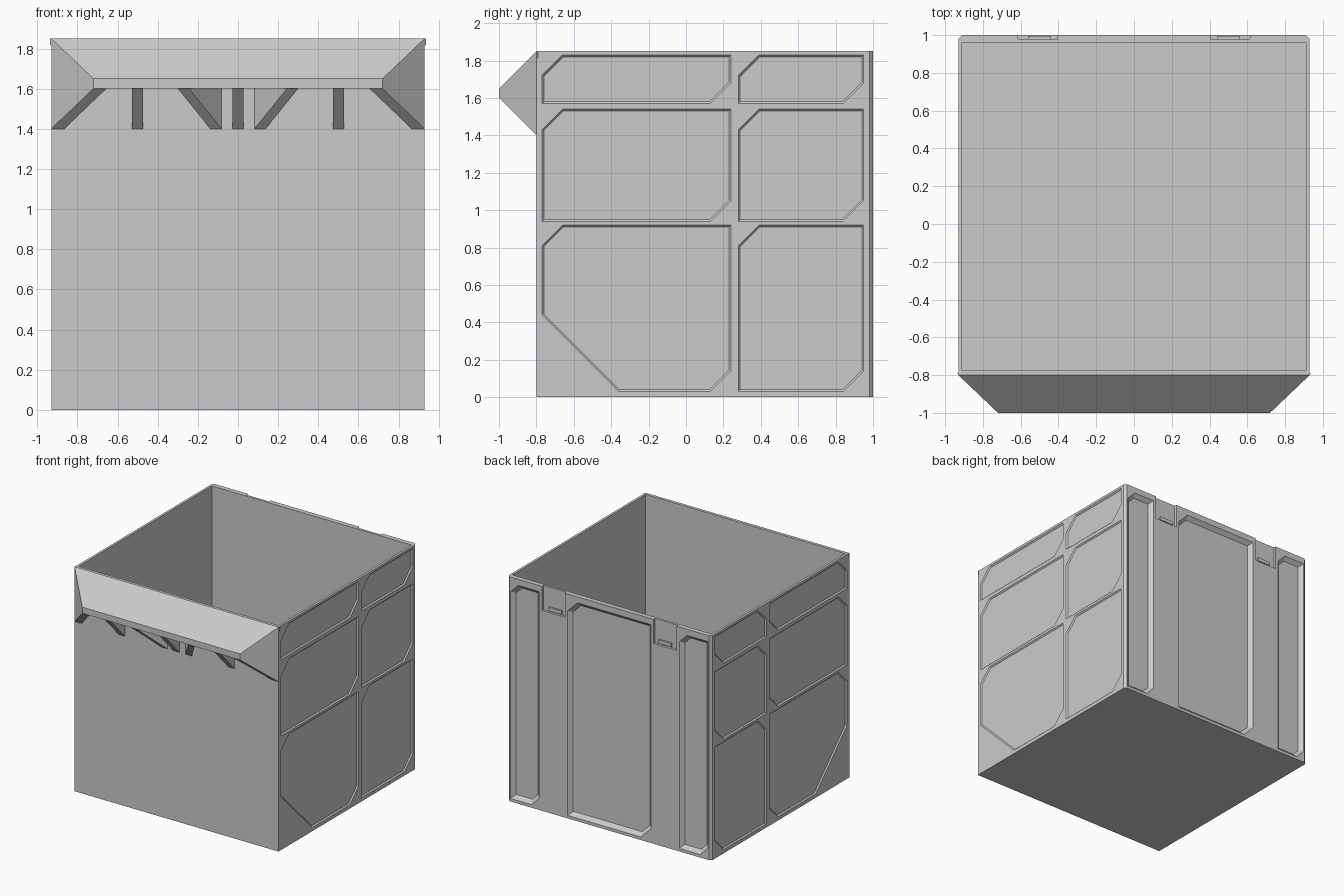
import bpy, bmesh
from mathutils import Vector

if "Cube" in bpy.data.objects:
    bpy.data.objects.remove(bpy.data.objects["Cube"])

W, FRONT, BACK, H = 0.93, -0.80, 1.0, 1.85   # half width, front, back, height


def add_loft(bm, *rings):
    """Closed solid through rings with equal point counts."""
    loops = [[bm.verts.new(p) for p in ring] for ring in rings]
    n = len(loops[0])
    bm.faces.new(loops[0])
    bm.faces.new(loops[-1][::-1])
    for a, b in zip(loops, loops[1:]):
        for i in range(n):
            j = (i + 1) % n
            bm.faces.new((a[i], b[i], b[j], a[j]))


def add_box(bm, x0, x1, y0, y1, z0, z1):
    plan = [(x0, y0), (x1, y0), (x1, y1), (x0, y1)]
    add_loft(bm, [(x, y, z0) for x, y in plan], [(x, y, z1) for x, y in plan])


def finish(bm, name):
    bmesh.ops.recalc_face_normals(bm, faces=bm.faces[:])
    me = bpy.data.meshes.new(name)
    bm.to_mesh(me)
    bm.free()
    ob = bpy.data.objects.new(name, me)
    bpy.context.scene.collection.objects.link(ob)
    return ob


def inset(pts, d):
    """Mitred inward offset of a counter-clockwise polygon."""
    out = []
    for i, p in enumerate(pts):
        p = Vector(p)
        a = (p - Vector(pts[i - 1])).normalized()
        b = (Vector(pts[(i + 1) % len(pts)]) - p).normalized()
        na, nb = Vector((-a.y, a.x)), Vector((-b.y, b.x))
        out.append(p + (na + nb) * d / (1 + na.dot(nb)))
    return out


def panel(u0, u1, v0, v1, c, corner=0):
    """Rectangle clipped at top left and bottom right, optionally bottom left."""
    low = [(u0, v0 + corner), (u0 + corner, v0)] if corner else [(u0, v0)]
    return low + [(u1 - c, v0), (u1, v0 + c), (u1, v1), (u0 + c, v1), (u0, v1 - c)]


def add_recess(bm, pts, depth, place):
    """Tapered cutter, starting a little outside the wall."""
    add_loft(bm, *[[place(p[0], p[1], d) for p in inset(pts, d)] for d in (-0.004, depth)])


# Body blank with chamfered rear corners
c = 0.02
plan = [(-W, FRONT), (W, FRONT), (W, BACK - c), (W - c, BACK), (-W + c, BACK), (-W, BACK - c)]
bm = bmesh.new()
add_loft(bm, [(x, y, 0) for x, y in plan], [(x, y, H) for x, y in plan])
body = finish(bm, "bin_body")

# Cutters: inside space, side panels, rear panels, rear catch slots
bm = bmesh.new()
add_box(bm, -0.91, 0.91, -0.775, 0.96, 0.025, H + 0.1)
for s in (-1, 1):
    for v0, v1 in ((0.03, 0.92), (0.94, 1.54), (1.57, 1.83)):
        for u0, u1 in ((-0.77, 0.24), (0.28, 0.95)):
            big = 0.41 if v0 < 0.1 and u0 < 0 else 0
            add_recess(bm, panel(u0, u1, v0, v1, 0.11, big), 0.01,
                       lambda u, v, d, s=s: (s * (W - d), u, v))
    x0, x1 = sorted((s * 0.405, s * 0.615))
    add_box(bm, x0, x1, 0.98, BACK + 0.1, 1.65, H + 0.1)
for u0, u1, cc in ((-0.9, -0.64, 0.07), (-0.38, 0.38, 0.09), (0.64, 0.9, 0.07)):
    add_recess(bm, panel(u0, u1, 0.025, 1.80, cc), 0.03,
               lambda u, v, d: (-u, BACK - d, v))
cutter = finish(bm, "body_cutter")
cutter.hide_render = True

mod = body.modifiers.new("hollow", 'BOOLEAN')
mod.operation, mod.solver, mod.object = 'DIFFERENCE', 'EXACT', cutter
bpy.context.view_layer.update()
cut_mesh = bpy.data.meshes.new_from_object(
    body.evaluated_get(bpy.context.evaluated_depsgraph_get()))
body.modifiers.clear()
body.data = cut_mesh
bpy.data.objects.remove(cutter)

# Rear catches standing in the slots
bm = bmesh.new()
for x in (-0.5, 0.5):
    add_box(bm, x - 0.06, x + 0.06, 0.975, 0.994, 1.66, 1.69)
finish(bm, "rear_catches")


def add_sheared(bm, profile, xa, xb, ka, kb):
    """Prism from a (y, z) profile whose ends drift sideways with distance from the wall."""
    add_loft(bm, *[[(x + k * (FRONT - y), y, z) for y, z in profile]
                   for x, k in ((xa, ka), (xb, kb))])


# Sloping handle lip across the front
lip = [(-0.79, 1.85), (-0.8, 1.85), (-1.0, 1.65), (-1.0, 1.6),
       (-0.97, 1.6), (-0.97, 1.64), (-0.79, 1.82)]
bm = bmesh.new()
add_sheared(bm, lip, -W + 0.003, W - 0.003, 1.05, -1.05)
finish(bm, "front_handle")

# Handle end plates
end = [(-0.8, 1.85), (-1.0, 1.65), (-1.0, 1.6), (-0.8, 1.4)]
bm = bmesh.new()
for s in (-1, 1):
    add_sheared(bm, end, s * W, s * (W - 0.065), -s * 1.05, -s * 1.05)
finish(bm, "handle_ends")

# Straight and diagonal ribs under the handle
rib = [(-0.79, 1.82), (-0.99, 1.63), (-0.99, 1.6), (-0.8, 1.4), (-0.79, 1.4)]
bm = bmesh.new()
for x, k in ((-0.5, 0), (0, 0), (0.5, 0), (-0.11, -0.85), (0.11, 0.85)):
    add_sheared(bm, rib, x - 0.028, x + 0.028, k, k)
finish(bm, "handle_ribs")
